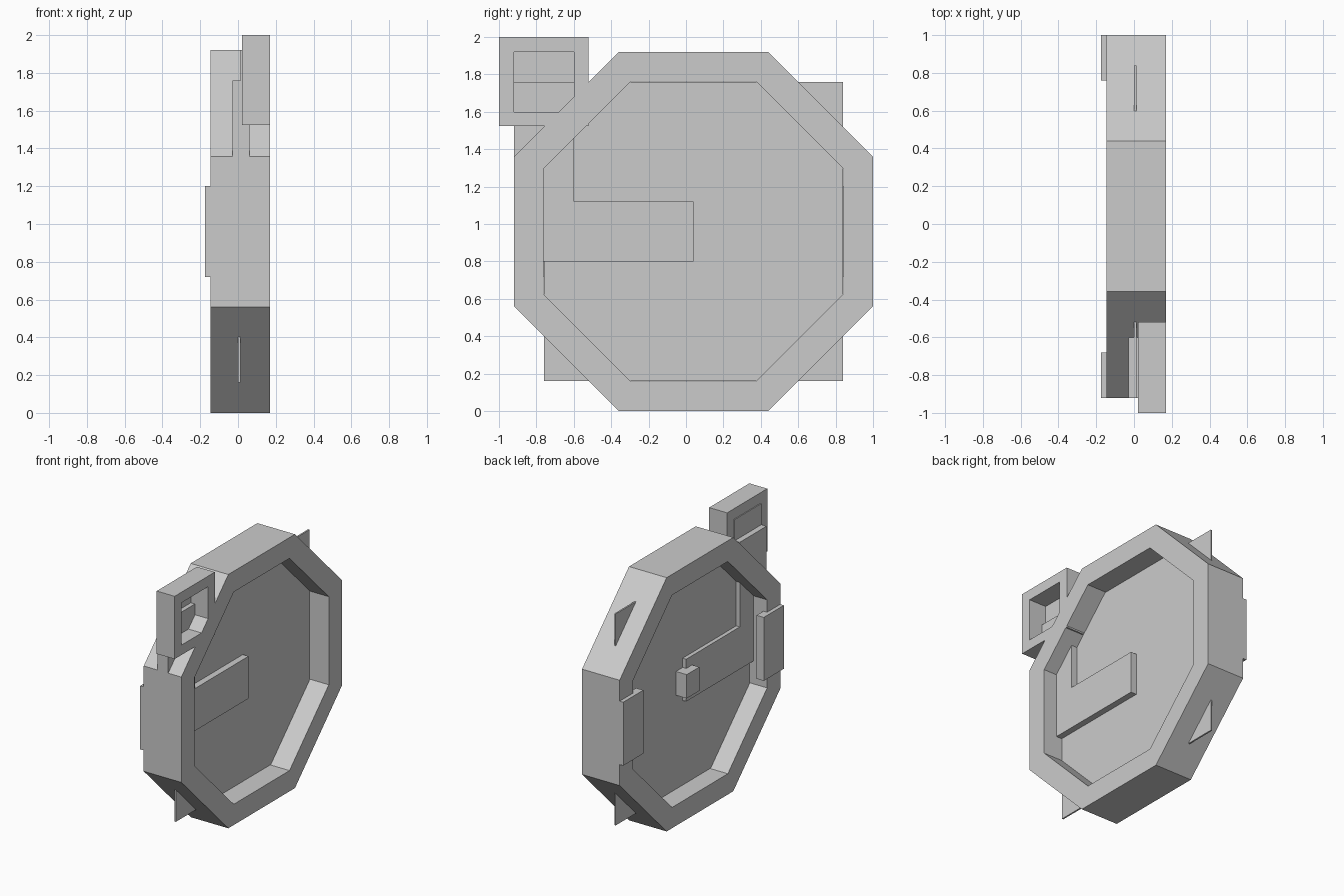
import bpy, bmesh

if "Cube" in bpy.data.objects:
    bpy.data.objects.remove(bpy.data.objects["Cube"])

grey = bpy.data.materials.new("plain_grey")
grey.diffuse_color = (0.6, 0.6, 0.6, 1)
grey.use_nodes = True
grey.node_tree.nodes["Principled BSDF"].inputs["Base Color"].default_value = grey.diffuse_color


def finish(name, bm):
    bmesh.ops.recalc_face_normals(bm, faces=bm.faces[:])
    mesh = bpy.data.meshes.new(name)
    bm.to_mesh(mesh)
    bm.free()
    mesh.materials.append(grey)
    obj = bpy.data.objects.new(name, mesh)
    bpy.context.collection.objects.link(obj)
    return obj


def box(name, x, y, z):
    """Box from (low, high) ranges."""
    bm = bmesh.new()
    bmesh.ops.create_cube(bm, size=1)
    for v in bm.verts:
        v.co = [r[0] if c < 0 else r[1] for c, r in zip(v.co, (x, y, z))]
    return finish(name, bm)


def frame(name, outer, inner, x0, x1):
    """Open frame between two (y, z) outlines, thick along x."""
    bm = bmesh.new()
    loops = [[bm.verts.new((x, y, z)) for y, z in pts]
             for pts, x in ((outer, x0), (outer, x1), (inner, x1), (inner, x0))]
    n = len(outer)
    for k in range(4):
        a, b = loops[k], loops[(k + 1) % 4]
        for i in range(n):
            j = (i + 1) % n
            bm.faces.new((a[i], a[j], b[j], b[i]))
    return finish(name, bm)


def octagon(cy, cz, r, s):
    return [(cy + a * r, cz + b * r) for a, b in
            ((-s, -1), (s, -1), (1, -s), (1, s), (s, 1), (-s, 1), (-1, s), (-1, -s))]


def rect(y0, y1, z0, z1):
    return [(y0, z0), (y1, z0), (y1, z1), (y0, z1)]


# Octagonal case and the thin square dial whose corners poke through it
frame("octagonal_case", octagon(0.04, 0.96, 0.96, 0.415),
      octagon(0.04, 0.96, 0.803, 0.415), -0.145, 0.17)
box("dial_plate", (0.0, 0.012), (-0.76, 0.84), (0.16, 1.76))

# L-shaped hand: upright and horizontal arms
box("upright_arm", (-0.03, 0.06), (-0.92, -0.6), (0.8, 1.76))
box("horizontal_arm", (-0.03, 0.06), (-0.7, 0.04), (0.8, 1.12))
box("centre_pin", (-0.09, 0.005), (-0.03, 0.12), (0.87, 1.05))

# Square loop at the corner with its backing panel
frame("corner_loop", rect(-1.0, -0.52, 1.525, 2.0),
      rect(-0.92, -0.6, 1.6, 1.92), 0.02, 0.17)
box("loop_backing", (0.013, 0.025), (-0.92, -0.6), (1.6, 1.92))

# Side lugs on the back
for name, y in (("front_lug", (-0.92, -0.68)), ("rear_lug", (0.76, 1.0))):
    box(name, (-0.175, -0.115), y, (0.72, 1.2))
